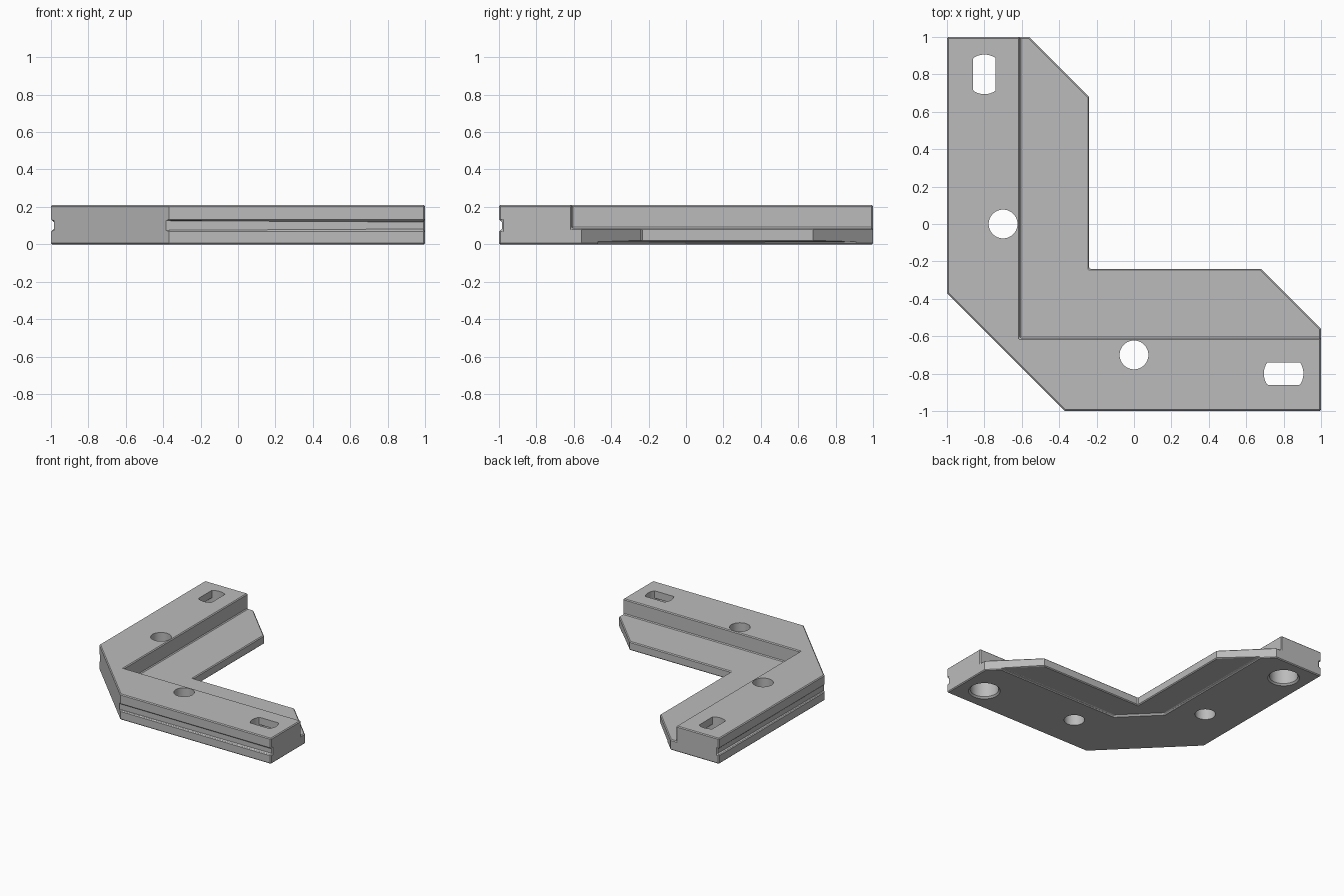
import bpy, bmesh, math

if "Cube" in bpy.data.objects:
    bpy.data.objects.remove(bpy.data.objects["Cube"], do_unlink=True)

grey = bpy.data.materials.new("plain grey")
grey.use_nodes = True
colour = (0.5, 0.5, 0.5, 1)
grey.diffuse_color = colour
grey.node_tree.nodes["Principled BSDF"].inputs["Base Color"].default_value = colour


def swap(points):
    """Mirror an outline across the diagonal of the bracket."""
    return [(y, x) for x, y in points]


def symmetric(half):
    """Close an outline whose second half mirrors the first."""
    return half + swap(half)[::-1]


def loft(name, sections):
    """Solid through matching outlines given as (points, z)."""
    bm = bmesh.new()
    rings = [[bm.verts.new((x, y, z)) for x, y in pts] for pts, z in sections]
    n = len(rings[0])
    bm.faces.new(rings[0])
    bm.faces.new(rings[-1])
    for low, high in zip(rings, rings[1:]):
        for i in range(n):
            j = (i + 1) % n
            bm.faces.new((low[i], low[j], high[j], high[i]))
    bmesh.ops.recalc_face_normals(bm, faces=bm.faces)
    mesh = bpy.data.meshes.new(name)
    bm.to_mesh(mesh)
    bm.free()
    obj = bpy.data.objects.new(name, mesh)
    bpy.context.collection.objects.link(obj)
    return obj


def prism(name, pts, z0, z1):
    return loft(name, [(pts, z0), (pts, z1)])


def apply(obj, mod):
    bpy.context.view_layer.objects.active = obj
    bpy.ops.object.modifier_apply(modifier=mod.name)


def cut(obj, cutter):
    mod = obj.modifiers.new("cut", 'BOOLEAN')
    mod.operation = 'DIFFERENCE'
    mod.solver = 'EXACT'
    mod.object = cutter
    apply(obj, mod)
    bpy.data.objects.remove(cutter, do_unlink=True)


def circle(cx, cy, r, half_width=9, n=48):
    """Round outline, optionally flattened on its x sides."""
    pts = []
    for i in range(n):
        a = 2 * math.pi * (i + 0.5) / n
        x = max(-half_width, min(half_width, r * math.cos(a)))
        pts.append((cx + x, cy + r * math.sin(a)))
    return pts


# L-shaped bracket with clipped corners
height, flange_top, wall = 0.21, 0.085, -0.61
bracket = prism("corner_bracket", symmetric(
    [(-0.24, -0.24), (-0.24, 0.68), (-0.56, 1), (-1, 1), (-1, -0.37)])[1:], 0, height)
bracket.data.materials.append(grey)

# Lower inner flange
cut(bracket, prism("flange_cutter", [(wall, wall), (2, wall), (2, 2), (wall, 2)], flange_top, 1))

# Shallow recess under the flange
edge = -0.47
cut(bracket, prism("recess_cutter", [(edge, -0.2), (-0.2, edge), (2, edge), (2, 2), (edge, 2)], -1, 0.014))

# Grooves along the two outer sides
groove = [(-2, -2), (-0.984, -2), (-0.984, 2), (-2, 2)]
for outline in (groove, swap(groove)):
    cut(bracket, prism("groove_cutter", outline, 0.075, 0.126))

# Small chamfers on every edge
bevel = bracket.modifiers.new("chamfer", 'BEVEL')
bevel.width = 0.007
bevel.segments = 1
bevel.limit_method = 'ANGLE'
bevel.angle_limit = math.radians(50)
bevel.use_clamp_overlap = False
apply(bracket, bevel)

# Round holes, slots and the chamfered bores beneath the slots
bore = 0.107
for turn in (lambda p: p, swap):
    cut(bracket, prism("hole_cutter", turn(circle(-0.7, 0, 0.077)), -1, 1))
    cut(bracket, prism("slot_cutter", turn(circle(-0.8, 0.8, bore - 0.001, 0.06)), 0.1, 1))
    wide, narrow = [turn(circle(-0.8, 0.8, r)) for r in (bore + 0.013, bore)]
    cut(bracket, loft("bore_cutter", [(wide, -0.1), (wide, 0), (narrow, 0.013), (narrow, 0.15)]))

bpy.ops.object.select_all(action='DESELECT')
bracket.select_set(True)
bpy.context.view_layer.objects.active = bracket
bpy.ops.object.shade_smooth_by_angle(angle=math.radians(20))
